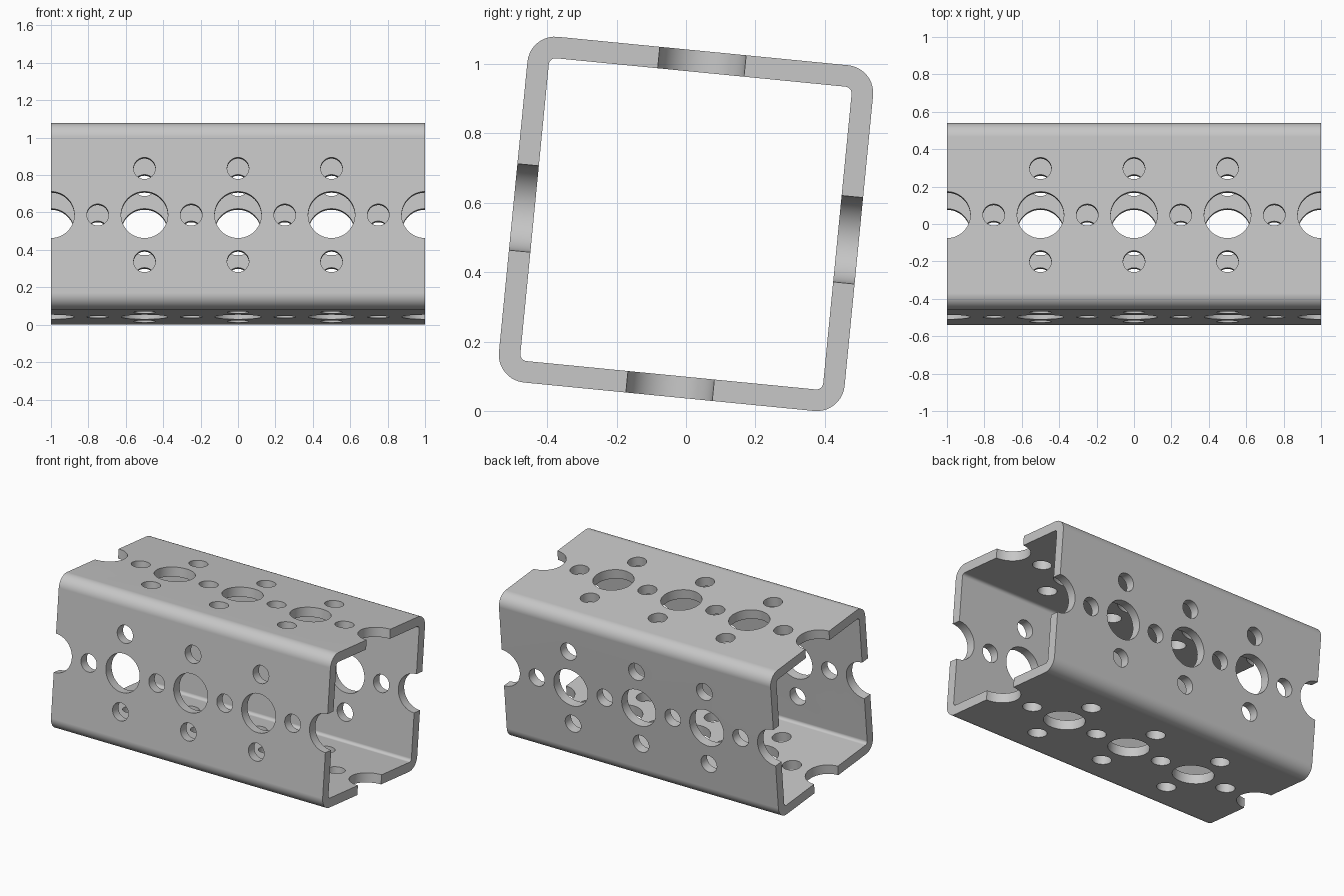
import bpy, bmesh
from math import radians, sin, cos, pi
from mathutils import Matrix, Vector

default = bpy.data.objects.get("Cube")
if default:
    bpy.data.objects.remove(default, do_unlink=True)

SIDE, WALL, LENGTH = 1.0, 0.062, 2.0
OUTER_R, INNER_R = 0.08, 0.02
BIG_R, SMALL_R = 0.125, 0.058
PITCH, TILT = 0.25, radians(-5.6)

metal = bpy.data.materials.new("plain grey metal")
metal.use_nodes = True
grey = (0.57, 0.57, 0.57, 1)
metal.diffuse_color = grey
metal.node_tree.nodes["Principled BSDF"].inputs["Base Color"].default_value = grey


def rounded_square(side, radius, steps=10):
    """Outline of a square with round corners, as (y, z) pairs."""
    points = []
    c = side / 2 - radius
    for corner in range(4):
        a0 = corner * pi / 2
        cy, cz = [(c, c), (-c, c), (-c, -c), (c, -c)][corner]
        for i in range(steps + 1):
            a = a0 + pi / 2 * i / steps
            points.append((cy + radius * cos(a), cz + radius * sin(a)))
    return points


def make_object(name, bm):
    bmesh.ops.recalc_face_normals(bm, faces=bm.faces[:])
    mesh = bpy.data.meshes.new(name)
    bm.to_mesh(mesh)
    bm.free()
    mesh.materials.append(metal)
    obj = bpy.data.objects.new(name, mesh)
    bpy.context.collection.objects.link(obj)
    return obj


# Square tube: outer and inner walls joined by rims at both ends
bm = bmesh.new()
outer = rounded_square(SIDE, OUTER_R)
inner = rounded_square(SIDE - 2 * WALL, INNER_R)
h = LENGTH / 2
loops = [[bm.verts.new((x, y, z)) for y, z in outline]
         for x, outline in ((-h, outer), (h, outer), (h, inner), (-h, inner))]
n = len(outer)
for k in range(4):
    a, b = loops[k], loops[(k + 1) % 4]
    for i in range(n):
        j = (i + 1) % n
        bm.faces.new((a[i], a[j], b[j], b[i]))
tube = make_object("square_tube", bm)

# Hole pattern of one wall, repeated round the four walls
holes = []
for i in range(-4, 5):
    x = i * PITCH
    if i % 2:
        holes.append((x, 0, SMALL_R))
    else:
        holes.append((x, 0, BIG_R))
        if abs(i) < 4:
            holes += [(x, -PITCH, SMALL_R), (x, PITCH, SMALL_R)]

bm = bmesh.new()
for wall in range(4):
    turn = Matrix.Rotation(wall * pi / 2, 4, 'X')
    for x, y, r in holes:
        place = turn @ Matrix.Translation((x, y, SIDE / 2 - WALL / 2))
        bmesh.ops.create_cone(bm, cap_ends=True, segments=48, radius1=r,
                              radius2=r, depth=WALL * 2, matrix=place)
cutter = make_object("hole_cutter", bm)
cutter.hide_render = True

cut = tube.modifiers.new("holes", 'BOOLEAN')
cut.operation = 'DIFFERENCE'
cut.solver = 'EXACT'
cut.object = cutter

bpy.ops.object.select_all(action='DESELECT')
tube.select_set(True)
bpy.context.view_layer.objects.active = tube
bpy.ops.object.modifier_apply(modifier=cut.name)
bpy.data.objects.remove(cutter, do_unlink=True)

# Tilt the tube about its length and stand it on the ground
tube.data.transform(Matrix.Rotation(TILT, 4, 'X'))
lowest = min(v.co.z for v in tube.data.vertices)
tube.data.transform(Matrix.Translation(Vector((0, 0, -lowest))))

# Smooth corners and holes, crisp edges
bpy.ops.object.shade_smooth_by_angle(angle=radians(30))
normals = tube.modifiers.new("flat walls", 'WEIGHTED_NORMAL')
normals.keep_sharp = True
